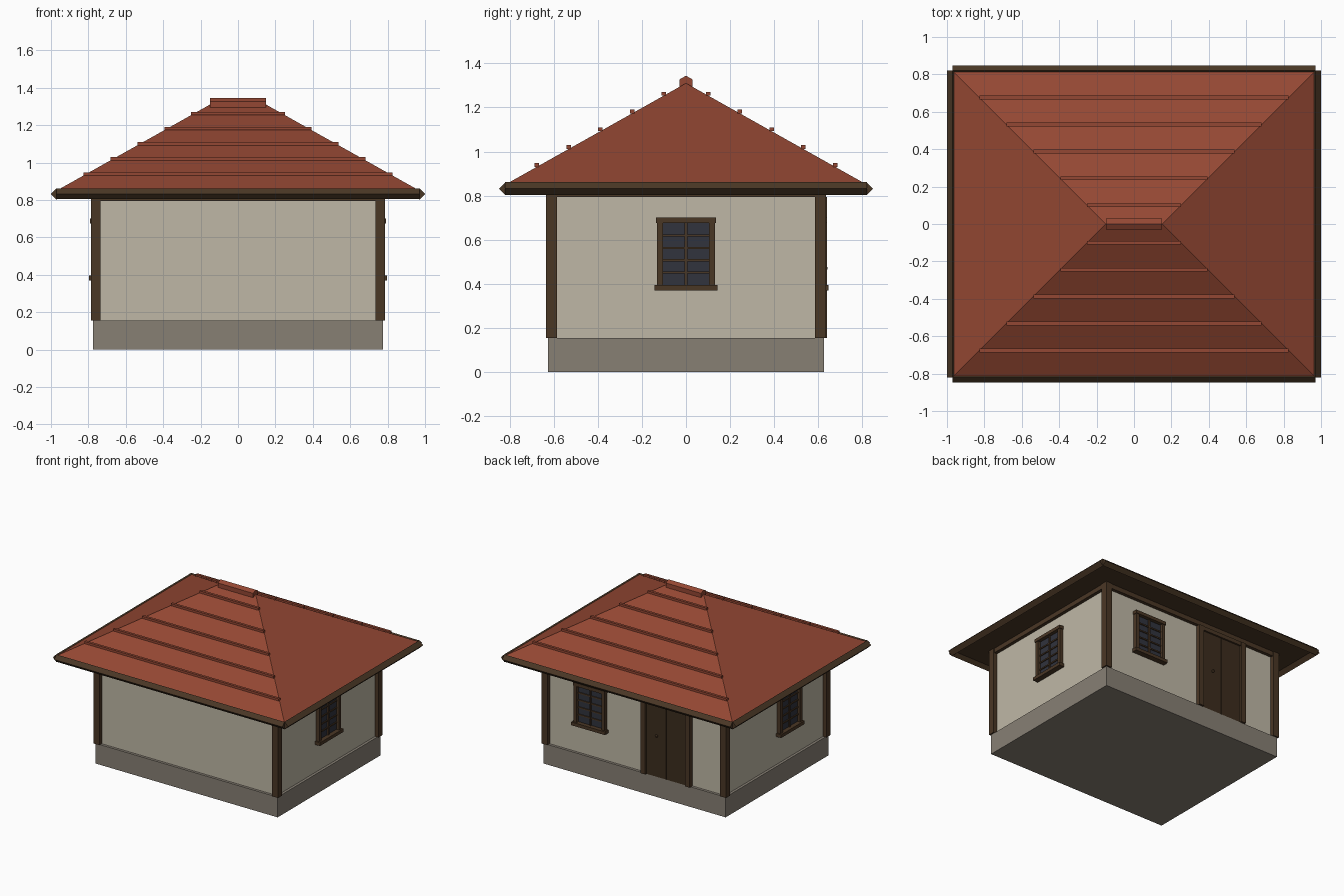
import bpy, bmesh, math
from mathutils import Matrix, Vector

cube = bpy.data.objects.get("Cube")
if cube:
    bpy.data.objects.remove(cube, do_unlink=True)


def material(name, *srgb):
    rgb = [((c + 0.055) / 1.055) ** 2.4 for c in srgb]
    m = bpy.data.materials.new(name)
    m.use_nodes = True
    m.diffuse_color = (*rgb, 1)
    m.node_tree.nodes["Principled BSDF"].inputs["Base Color"].default_value = (*rgb, 1)
    return m


PLASTER = material("plaster", 0.75, 0.72, 0.65)
STONE = material("foundation stone", 0.53, 0.5, 0.455)
WOOD = material("dark timber", 0.29, 0.215, 0.145)
DOOR = material("door timber", 0.235, 0.175, 0.115)
GLASS = material("window glass", 0.19, 0.2, 0.24)
TILE = material("roof tile", 0.58, 0.28, 0.2)


def finish(name, bm, mat, matrix=Matrix()):
    bmesh.ops.recalc_face_normals(bm, faces=bm.faces)
    mesh = bpy.data.meshes.new(name)
    bm.to_mesh(mesh)
    bm.free()
    mesh.materials.append(mat)
    ob = bpy.data.objects.new(name, mesh)
    ob.matrix_world = matrix
    bpy.context.collection.objects.link(ob)
    return ob


def boxes(name, mat, spans, matrix=Matrix()):
    """One object from boxes, each given as (x0, x1, y0, y1, z0, z1)."""
    bm = bmesh.new()
    for x0, x1, y0, y1, z0, z1 in spans:
        m = Matrix.Translation(((x0 + x1) / 2, (y0 + y1) / 2, (z0 + z1) / 2))
        m = m @ Matrix.Diagonal((x1 - x0, y1 - y0, z1 - z0, 1))
        bmesh.ops.create_cube(bm, size=1, matrix=m)
    return finish(name, bm, mat, matrix)


def bar(name, mat, sides, radius, half, centre, turn=0):
    """Prism along x with a corner pointing up, turned about z."""
    bm = bmesh.new()
    ends = []
    for x in (-half, half):
        ring = []
        for i in range(sides):
            a = math.tau * i / sides
            ring.append(bm.verts.new((x, radius * math.sin(a), radius * math.cos(a))))
        bm.faces.new(ring)
        ends.append(ring)
    a, b = ends
    for i in range(sides):
        j = (i + 1) % sides
        bm.faces.new((a[i], a[j], b[j], b[i]))
    finish(name, bm, mat, Matrix.Translation(centre) @ Matrix.Rotation(turn, 4, "Z"))


# Base, walls, corner posts and top beams
WX, WY, FLOOR, TOP = 0.755, 0.605, 0.155, 0.795
boxes("foundation", STONE, [(-0.775, 0.775, -0.625, 0.625, 0, FLOOR)])
boxes("walls", PLASTER, [(-WX, WX, -WY, WY, FLOOR, 0.835)])
for sx, side in ((-1, "right"), (1, "left")):
    for sy, end in ((-1, "front"), (1, "back")):
        x, y = sx * 0.76, sy * 0.61
        boxes(f"{end}_{side}_post", WOOD,
              [(x - 0.025, x + 0.025, y - 0.025, y + 0.025, FLOOR, 0.832)])
for s, end, side in ((-1, "front", "right"), (1, "back", "left")):
    x, y = s * 0.755, s * 0.605
    boxes(f"{end}_beam", WOOD, [(-0.74, 0.74, y - 0.025, y + 0.025, TOP, 0.832)])
    boxes(f"{side}_beam", WOOD, [(x - 0.025, x + 0.025, -0.59, 0.59, TOP, 0.832)])

# Hip roof with soffit and eave boards
EX, EY, EAVE, RIDGE, RX = 0.97, 0.82, 0.85, 1.31, 0.15
SLOPE = (RIDGE - EAVE) / EY
bm = bmesh.new()
corners = [bm.verts.new((sx * EX, sy * EY, EAVE))
           for sx, sy in ((-1, -1), (1, -1), (1, 1), (-1, 1))]
r0, r1 = [bm.verts.new((x, 0, RIDGE)) for x in (-RX, RX)]
a, b, c, d = corners
for face in ((a, b, r1, r0), (b, c, r1), (c, d, r0, r1), (d, a, r0), (d, c, b, a)):
    bm.faces.new(face)
finish("roof", bm, TILE)
boxes("soffit", WOOD, [(-EX, EX, -EY, EY, 0.83, 0.849)])
for s, end, side in ((-1, "front", "right"), (1, "back", "left")):
    bar(f"{end}_eave", WOOD, 4, 0.028, EX, (0, s * EY, 0.832))
    bar(f"{side}_eave", WOOD, 4, 0.03, EY, (s * EX, 0, 0.832), math.pi / 2)

# Ridge cap and tile courses
bar("ridge_cap", TILE, 6, 0.034, RX, (0, 0, 1.31))
for s, end in ((-1, "front"), (1, "back")):
    courses = []
    for i in range(5):
        y = 0.1 + 0.144 * i
        z = RIDGE - SLOPE * y + 0.009
        courses.append((-RX - y, RX + y, s * y - 0.01, s * y + 0.01, z - 0.009, z + 0.008))
    boxes(f"{end}_tile_courses", TILE, courses)


def wall_frame(x, y, turn):
    """Local frame on a wall: x along it, -y outward."""
    return Matrix.Translation((x, y, 0)) @ Matrix.Rotation(turn, 4, "Z")


# Windows
def window(name, frame):
    low, high, half = 0.395, 0.675, 0.105
    boxes(name + "_glass", GLASS, [(-half, half, -0.008, 0.01, low, high)], frame)
    parts = [(-0.135, 0.135, -0.035, 0.01, high, 0.7),
             (-0.143, 0.143, -0.042, 0.01, 0.37, low)]
    for s in (-1, 1):
        u = s * 0.118
        parts.append((u - 0.013, u + 0.013, -0.03, 0.01, low, high))
    boxes(name + "_frame", WOOD, parts, frame)
    bars = [(-0.006, 0.006, -0.018, 0, low, high)]
    for i in range(1, 5):
        z = low + (high - low) * i / 5
        bars.append((-half, half, -0.015, 0, z - 0.005, z + 0.005))
    boxes(name + "_bars", WOOD, bars, frame)


window("left_window", wall_frame(WX, 0, math.pi / 2))
window("right_window", wall_frame(-WX, -0.16, -math.pi / 2))
window("back_window", wall_frame(0.38, WY, math.pi))

# Double door with frame and knob
door = wall_frame(-0.27, WY, math.pi)
jambs = [(s * 0.19 - 0.02, s * 0.19 + 0.02, -0.035, 0.01, FLOOR, TOP) for s in (-1, 1)]
boxes("door_frame", WOOD, jambs + [(-0.17, 0.17, -0.033, 0.01, 0.765, TOP)], door)
leaves = [(-0.17, -0.003, -0.02, 0.01, FLOOR, 0.765), (0.003, 0.17, -0.02, 0.01, FLOOR, 0.765)]
boxes("door_leaves", DOOR, leaves, door)
boxes("door_gap", DOOR, [(-0.003, 0.003, -0.008, 0.01, FLOOR, 0.765)], door)
bm = bmesh.new()
bmesh.ops.create_uvsphere(bm, u_segments=8, v_segments=6, radius=0.011,
                          matrix=Matrix.Translation((-0.08, -0.026, 0.47)))
finish("door_knob", bm, WOOD, door)
